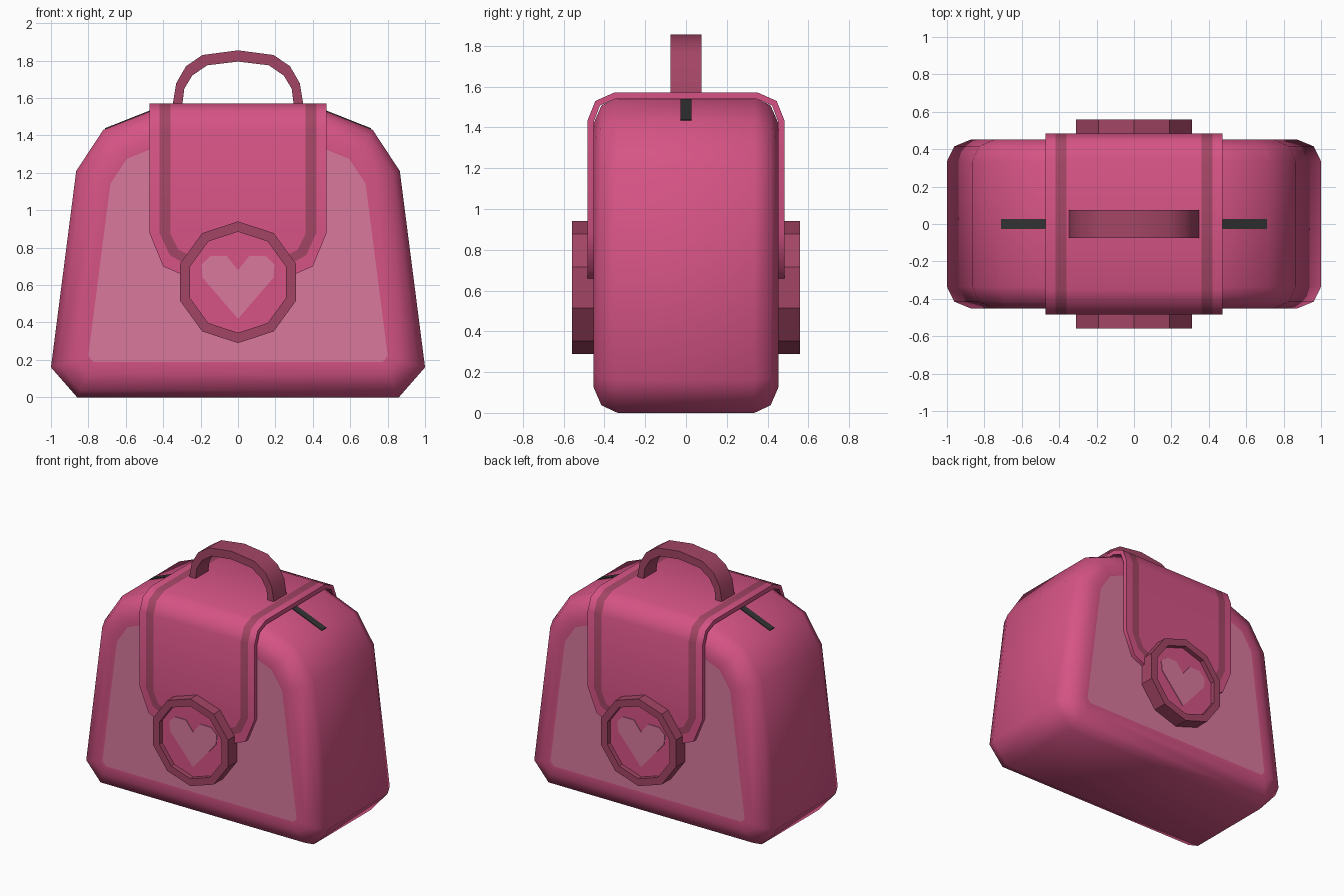
import bpy, bmesh, math
from mathutils import Vector

if "Cube" in bpy.data.objects:
    bpy.data.objects.remove(bpy.data.objects["Cube"])


def material(name, rgb):
    m = bpy.data.materials.new(name)
    m.diffuse_color = (*rgb, 1)
    m.use_nodes = True
    m.node_tree.nodes["Principled BSDF"].inputs["Base Color"].default_value = m.diffuse_color
    return m


PINK = material("pink leather", (0.67, 0.088, 0.235))
PALE = material("pale pink panel", (0.69, 0.19, 0.335))
DARK = material("dark pink trim", (0.37, 0.06, 0.13))
ZIP = material("charcoal zip", (0.032, 0.032, 0.032))


def finish(name, bm, mats, angle=None):
    bmesh.ops.remove_doubles(bm, verts=bm.verts, dist=1e-5)
    bmesh.ops.recalc_face_normals(bm, faces=bm.faces)
    me = bpy.data.meshes.new(name)
    bm.to_mesh(me)
    bm.free()
    ob = bpy.data.objects.new(name, me)
    bpy.context.collection.objects.link(ob)
    for m in mats:
        me.materials.append(m)
    if angle:
        smooth(ob, angle)
    return ob


def smooth(ob, angle):
    ob.data.shade_smooth()
    ob.data.set_sharp_from_angle(angle=math.radians(angle))


def loft(name, loops, mats, cap_mats=(0, 0), angle=None):
    """Skin closed loops of 3D points and cap both ends."""
    bm = bmesh.new()
    rings = [[bm.verts.new(p) for p in loop] for loop in loops]
    n = len(rings[0])
    for a, b in zip(rings, rings[1:]):
        for i in range(n):
            j = (i + 1) % n
            bm.faces.new((a[i], a[j], b[j], b[i]))
    bm.faces.new(rings[0]).material_index = cap_mats[0]
    bm.faces.new(rings[-1]).material_index = cap_mats[1]
    return finish(name, bm, mats, angle)


def inset(pts, d):
    """Offset a counter-clockwise outline inwards by d."""
    out = []
    for i, p in enumerate(pts):
        p, a, b = Vector(p), Vector(pts[i - 1]), Vector(pts[(i + 1) % len(pts)])
        u, v = (p - a).normalized(), (b - p).normalized()
        n1, n2 = Vector((-u.y, u.x)), Vector((-v.y, v.x))
        out.append(p + (n1 + n2) * d / (1 + n1.dot(n2)))
    return out


def at_y(pts, y):
    return [(p[0], y, p[1]) for p in pts]


def both_sides(half):
    """Complete a right-hand half outline with its mirror image."""
    return half + [(-x, z) for x, z in reversed(half) if x > 1e-6]


# Body: rounded trapezoid with soft front and back rims and pale panels
outline = both_sides([(0.86, 0), (1.0, 0.16), (0.865, 1.21), (0.72, 1.43), (0.43, 1.545)])
steps = [(0.19, 0.453), (0.125, 0.453), (0.037, 0.415), (0, 0.335)]
loops = [at_y(inset(outline, d), -y) for d, y in steps]
loops += [at_y(inset(outline, d), y) for d, y in reversed(steps)]
loft("bag_body", loops, [PINK, PALE], (1, 1), 51)

# Zip: thin strips on the sloping shoulders
for s, side in ((1, "right"), (-1, "left")):
    top = [(0.43, 1.55), (0.71, 1.439)]
    prof = [(s * x, z) for x, z in top + [(x, z - 0.02) for x, z in reversed(top)]]
    loft("zip_" + side, [at_y(prof, -0.027), at_y(prof, 0.027)], [ZIP])

# Strap flap: one quarter as columns of points, then mirrored and thickened
over = [(0, 1.572), (-0.35, 1.572), (-0.445, 1.53), (-0.483, 1.435)]
columns = [
    [(0.474, 0.88), (0.40, 0.70), (0.24, 0.63), (0, 0.60)],
    [(0.42, 0.88), (0.365, 0.76), (0.24, 0.69), (0, 0.66)],
    [(0.36, 0.87), (0.32, 0.79), (0.24, 0.75), (0, 0.72)],
    [(0, 0.87), (0, 0.82), (0, 0.78), (0, 0.75)],
]
bm = bmesh.new()
grid = []
for col in columns:
    pts = [(col[0][0], y, z) for y, z in over] + [(x, -0.483, z) for x, z in col]
    grid.append([bm.verts.new(p) for p in pts])
for c in range(3):
    for r in range(len(grid[0]) - 1):
        f = bm.faces.new((grid[c][r], grid[c][r + 1], grid[c + 1][r + 1], grid[c + 1][r]))
        f.material_index = 1 if c == 1 else 0
strap = finish("strap_flap", bm, [PINK, DARK])
if strap.data.polygons[0].normal.z < 0:
    strap.data.flip_normals()
mirror = strap.modifiers.new("mirror", "MIRROR")
mirror.use_axis = (True, True, False)
solid = strap.modifiers.new("thickness", "SOLIDIFY")
solid.thickness = 0.032
solid.offset = -1
bpy.context.view_layer.objects.active = strap
for m in ("mirror", "thickness"):
    bpy.ops.object.modifier_apply(modifier=m)
smooth(strap, 50)


# Clasps: ten-sided rim with sunken face and a heart, front and back
def decagon(r):
    return [(r * math.sin(i * math.pi / 5), 0.615 + r * math.cos(i * math.pi / 5)) for i in range(10)]


heart = both_sides([(0, 0.42), (0.19, 0.64), (0.195, 0.71), (0.15, 0.755), (0.06, 0.755)])
heart.append((-0.0, 0.68))
# order the heart as a single loop: right half, notch, left half
right = heart[:5]
heart = right + [(0, 0.68)] + [(-x, z) for x, z in reversed(right[1:])]
for s, side in ((-1, "front"), (1, "back")):
    loft("clasp_" + side,
         [at_y(decagon(0.325), s * 0.45), at_y(decagon(0.325), s * 0.56),
          at_y(decagon(0.27), s * 0.56), at_y(decagon(0.27), s * 0.525)],
         [DARK, PINK], (0, 1))
    loft("heart_" + side, [at_y(heart, s * 0.522), at_y(heart, s * 0.530)], [PALE])

# Handle: faceted arch
outer = [(0.352, 1.55), (0.33, 1.68), (0.278, 1.77), (0.19, 1.83), (0, 1.855)]
inner = [(0.30, 1.55), (0.287, 1.65), (0.245, 1.72), (0.165, 1.775), (0, 1.795)]


def arch(half):
    return half + [(-x, z) for x, z in reversed(half[:-1])]


sections = []
for o, i in zip(arch(outer), arch(inner)):
    sections.append([(o[0], -0.075, o[1]), (o[0], 0.075, o[1]), (i[0], 0.075, i[1]), (i[0], -0.075, i[1])])
loft("handle", sections, [DARK], angle=30)
